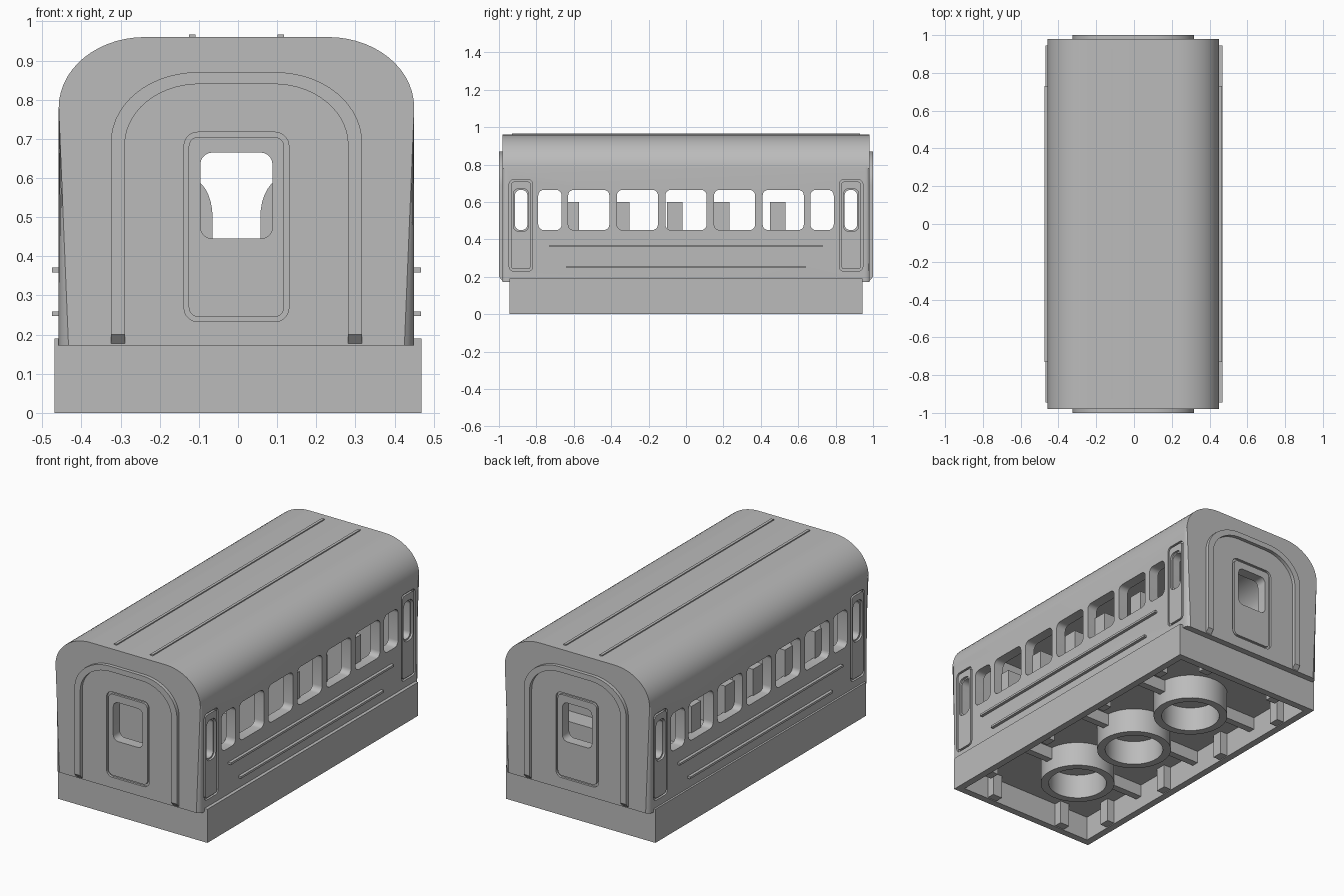
import bpy, bmesh, math

if "Cube" in bpy.data.objects:
    bpy.data.objects.remove(bpy.data.objects["Cube"], do_unlink=True)

grey = bpy.data.materials.new("plain grey")
grey.use_nodes = True
colour = (0.5, 0.5, 0.5, 1)
grey.diffuse_color = colour
grey.node_tree.nodes["Principled BSDF"].inputs["Base Color"].default_value = colour

CX = -0.004          # the shell sits slightly off the base centre
HALF, END, WALL = 0.454, 0.98, 0.06


def arc(cx, cz, rx, rz, start, steps=8):
    return [(cx + rx * math.cos(a), cz + rz * math.sin(a))
            for a in (start + math.pi / 2 * i / steps for i in range(steps + 1))]


def rounded(u0, u1, v0, v1, r):
    """Rounded rectangle, counter-clockwise."""
    q = math.pi / 2
    return (arc(u1 - r, v1 - r, r, r, 0, 5) + arc(u0 + r, v1 - r, r, r, q, 5)
            + arc(u0 + r, v0 + r, r, r, 2 * q, 5) + arc(u1 - r, v0 + r, r, r, 3 * q, 5))


def rect(u0, u1, v0, v1):
    return [(u0, v0), (u1, v0), (u1, v1), (u0, v1)]


def circle(x, y, r, n=40):
    return [(x + r * math.cos(math.tau * i / n), y + r * math.sin(math.tau * i / n))
            for i in range(n)]


def arch(half, top, bottom, rx, rz):
    """Coach end outline: straight sides and round shoulders."""
    return ([(CX + half, bottom)] + arc(CX + half - rx, top - rz, rx, rz, 0, 14)
            + arc(CX - half + rx, top - rz, rx, rz, math.pi / 2, 14) + [(CX - half, bottom)])


def prism(name, axis, a, b, outer, inner=None, bevel=0.0):
    """Extrude an outline (or a ring between two equal outlines) along an axis."""
    place = {"x": lambda u, v, t: (t, u, v), "y": lambda u, v, t: (u, t, v),
             "z": lambda u, v, t: (u, v, t)}[axis]
    bm = bmesh.new()
    loops = [[[bm.verts.new(place(u, v, t)) for u, v in pts] for t in (a, b)]
             for pts in ([outer, inner] if inner else [outer])]
    n = len(outer)
    for lo, hi in loops:
        for i in range(n):
            bm.faces.new((lo[i], lo[i - 1], hi[i - 1], hi[i]))
    for k in (0, 1):
        if inner:
            for i in range(n):
                bm.faces.new((loops[0][k][i], loops[0][k][i - 1],
                              loops[1][k][i - 1], loops[1][k][i]))
        else:
            bm.faces.new(loops[0][k])
    if bevel:
        low = min(v.co.z for v in bm.verts) + 0.001
        rim = [e for e in bm.edges if abs(e.verts[0].co.y - e.verts[1].co.y) < 1e-5
               and max(v.co.z for v in e.verts) > low]
        bmesh.ops.bevel(bm, geom=rim, offset=bevel, segments=4, profile=0.5,
                        affect="EDGES")
    bmesh.ops.recalc_face_normals(bm, faces=bm.faces)
    mesh = bpy.data.meshes.new(name)
    bm.to_mesh(mesh)
    bm.free()
    mesh.materials.append(grey)
    obj = bpy.data.objects.new(name, mesh)
    bpy.context.collection.objects.link(obj)
    return obj


def cut(obj, cutters):
    """Subtract the cutters, bake the result and drop the cutters."""
    for c in cutters:
        c.hide_render = True
        mod = obj.modifiers.new("cut", "BOOLEAN")
        mod.operation, mod.solver, mod.object = "DIFFERENCE", "EXACT", c
    dg = bpy.context.evaluated_depsgraph_get()
    mesh = bpy.data.meshes.new_from_object(obj.evaluated_get(dg))
    obj.modifiers.clear()
    obj.data = mesh
    for c in cutters:
        bpy.data.objects.remove(c, do_unlink=True)


# Coach shell: hollow, with windows and door outlines cut in
shell = prism("coach_shell", "y", -END, END, arch(HALF, 0.96, 0.172, 0.22, 0.18), bevel=0.025)
cutters = [prism("cavity", "y", -END + WALL, END - WALL,
                 arch(HALF - WALL, 0.9, 0.1, 0.17, 0.14))]
windows = [(-0.11, 0.11)]
for s in (-1, 1):
    windows += [sorted((s * p, s * q)) for p, q in
                ((0.15, 0.37), (0.41, 0.63), (0.665, 0.79), (0.848, 0.915))]
for u0, u1 in windows:
    cutters.append(prism("window_cut", "x", -1, 1, rounded(u0, u1, 0.45, 0.665, 0.03)))
cutters.append(prism("end_window_cut", "y", -1.2, 1.2,
                     rounded(CX - 0.092, CX + 0.092, 0.445, 0.665, 0.03)))
for s in (-1, 1):
    # end door outline
    cutters.append(prism("end_groove", "y", s * (END - 0.012), s * 1.1,
                         rounded(CX - 0.134, CX + 0.134, 0.233, 0.717, 0.035),
                         rounded(CX - 0.122, CX + 0.122, 0.245, 0.705, 0.025)))
    for d in (-0.8825, 0.8825):
        # side door outline and window rebate
        x0, x1 = CX + s * (HALF - 0.012), CX + s * 0.6
        cutters.append(prism("side_groove", "x", x0, x1,
                             rounded(d - 0.063, d + 0.063, 0.23, 0.72, 0.025),
                             rounded(d - 0.052, d + 0.052, 0.241, 0.709, 0.016)))
        cutters.append(prism("side_rebate", "x", x0, x1,
                             rounded(d - 0.041, d + 0.041, 0.443, 0.672, 0.03)))
cut(shell, cutters)

# Raised arch around each end, with sloped feet
for s, label in ((-1, "front"), (1, "back")):
    band = (arch(0.321, 0.87, 0.172, 0.22, 0.18)
            + arch(0.285, 0.84, 0.172, 0.19, 0.155)[::-1])
    obj = prism(label + "_arch_band", "y", s * (END - 0.005), s, band)
    for v in obj.data.vertices:
        if v.co.z < 0.18 and abs(v.co.y) > 0.99:
            v.co.z += 0.028

# Side rails and roof rails
for s, label in ((-1, "right"), (1, "left")):
    for z, length, tag in ((0.365, 0.73, "upper"), (0.253, 0.64, "lower")):
        x0, x1 = sorted((CX + s * (HALF - 0.005), CX + s * (HALF + 0.017)))
        prism(f"{label}_{tag}_rail", "y", -length, length,
              rect(x0, x1, z - 0.006, z + 0.006))
    x = CX + s * 0.113
    prism(label + "_roof_rail", "y", -0.93, 0.93, rect(x - 0.008, x + 0.008, 0.95, 0.966))

# Seats in rows on both sides of the aisle
for i, y in enumerate((-0.615, -0.345, -0.06, 0.19, 0.49)):
    for s, label in ((-1, "right"), (1, "left")):
        wall = CX + s * (HALF - WALL + 0.01)
        aisle = CX + s * 0.061
        curve = [(aisle + s * 0.06 - s * u, v) for u, v in arc(0, 0.5, 0.06, 0.1, 0)]
        prism(f"{label}_seat_back_{i + 1}", "y", y - 0.042, y + 0.042,
              [(wall, 0.18), (aisle, 0.18)] + curve + [(wall, 0.6)])
        prism(f"{label}_seat_cushion_{i + 1}", "y", y + 0.035, y + 0.15,
              rect(*sorted((aisle, wall)), 0.18, 0.37))

# Base: open-bottomed box
BX, BY, CEIL = 0.469, 0.944, 0.14
base = prism("base", "z", 0, 0.19, rect(-BX, BX, -BY, BY))
cut(base, [prism("base_hollow", "z", -0.1, CEIL,
                 rect(-BX + 0.04, BX - 0.04, -BY + 0.04, BY - 0.04))])

# Tubes and cross ribs under the base
PITCH = BY / 2
for i in (-1, 0, 1):
    y = i * PITCH
    prism(f"tube_{i + 2}", "z", 0, CEIL + 0.01, circle(0, y, 0.198), circle(0, y, 0.155))
    for s, label in ((-1, "right"), (1, "left")):
        x0, x1 = sorted((s * 0.185, s * (BX - 0.03)))
        prism(f"{label}_cross_rib_{i + 2}", "z", 0.07, CEIL + 0.01,
              rect(x0, x1, y - 0.02, y + 0.02))

# Small gripping ribs on the inside of the walls
for s in (-1, 1):
    for k in (-1.5, -0.5, 0.5, 1.5):
        x0, x1 = sorted((s * (BX - 0.085), s * (BX - 0.03)))
        prism("side_wall_rib", "z", 0.005, CEIL + 0.01,
              rect(x0, x1, k * PITCH - 0.03, k * PITCH + 0.03))
    for k in (-0.5, 0.5):
        y0, y1 = sorted((s * (BY - 0.085), s * (BY - 0.03)))
        prism("end_wall_rib", "z", 0.005, CEIL + 0.01,
              rect(k * PITCH - 0.03, k * PITCH + 0.03, y0, y1))

# Smooth the rounded surfaces, keep hard edges
bpy.ops.object.select_all(action="DESELECT")
for o in bpy.context.collection.objects:
    if o.type == "MESH":
        o.select_set(True)
        bpy.context.view_layer.objects.active = o
bpy.ops.object.shade_smooth_by_angle(angle=math.radians(30))
